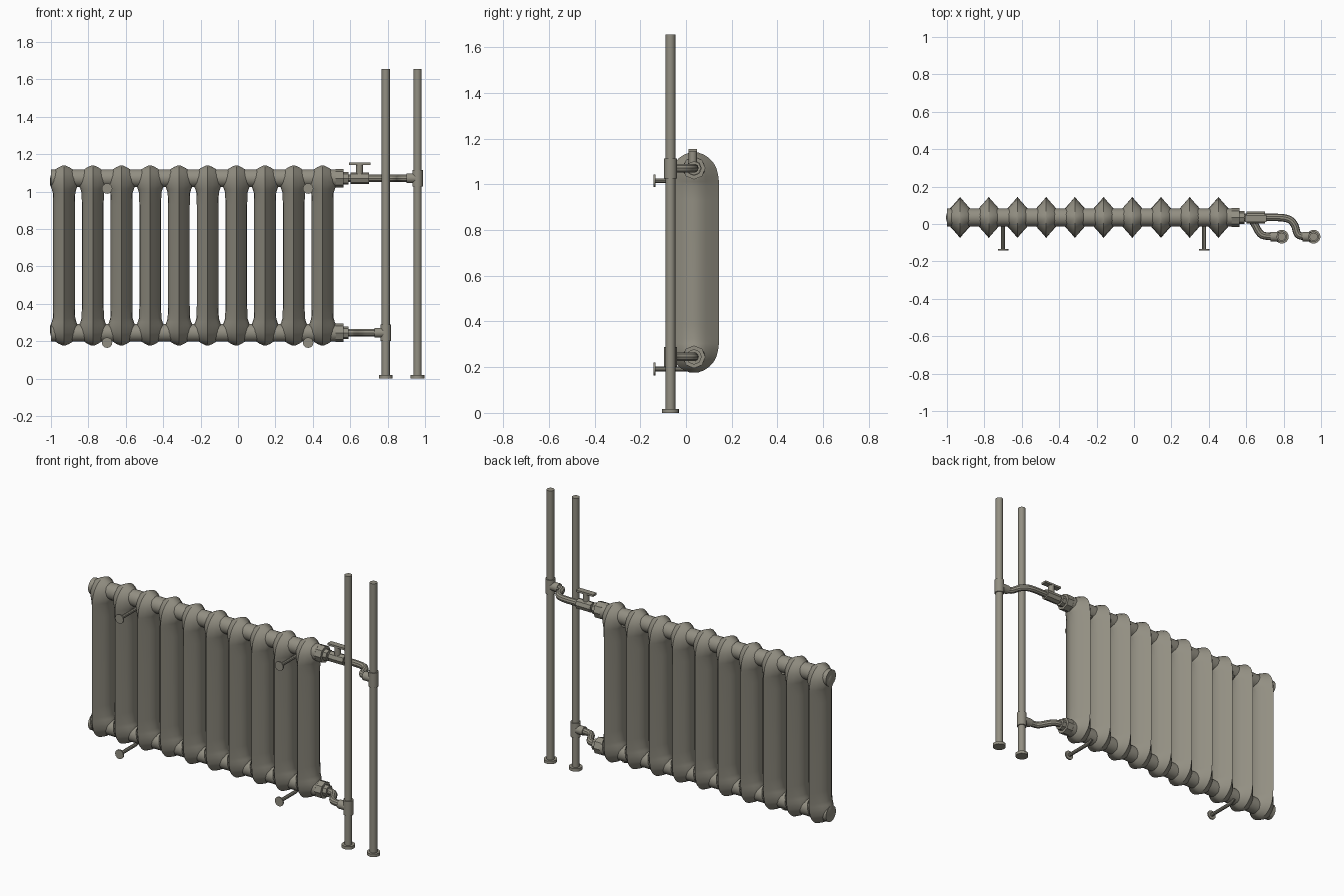
import bpy, bmesh, math
from mathutils import Vector

if "Cube" in bpy.data.objects:
    bpy.data.objects.remove(bpy.data.objects["Cube"])

iron = bpy.data.materials.new("warm grey iron")
iron.diffuse_color = (0.29, 0.275, 0.225, 1)
iron.use_nodes = True
iron.node_tree.nodes["Principled BSDF"].inputs["Base Color"].default_value = iron.diffuse_color
YC, ZT, ZB = 0.035, 1.071, 0.245      # header axis: depth, top and bottom heights
RY = -0.068                           # riser depth


def finish(ob, angle=35):
    if not ob.data.materials:
        ob.data.materials.append(iron)
    bpy.ops.object.select_all(action='DESELECT')
    ob.select_set(True)
    bpy.context.view_layer.objects.active = ob
    bpy.ops.object.shade_smooth_by_angle(angle=math.radians(angle))
    return ob


def rod(name, a, b, r, sides=16):
    a, b = Vector(a), Vector(b)
    bpy.ops.mesh.primitive_cylinder_add(vertices=sides, radius=r, depth=(b - a).length, location=(a + b) / 2)
    ob = bpy.context.object
    ob.name = name
    ob.rotation_euler = (b - a).to_track_quat('Z', 'Y').to_euler()
    return finish(ob)


def bent_pipe(name, pts, r):
    cu = bpy.data.curves.new(name, 'CURVE')
    cu.dimensions = '3D'
    cu.bevel_depth, cu.bevel_resolution, cu.use_fill_caps = r, 3, True
    cu.resolution_u = 5
    sp = cu.splines.new('NURBS')
    sp.points.add(len(pts) - 1)
    for p, co in zip(sp.points, pts):
        p.co = (*co, 1)
    sp.order_u, sp.use_endpoint_u = 3, True
    ob = bpy.data.objects.new(name, cu)
    bpy.context.collection.objects.link(ob)
    bpy.ops.object.select_all(action='DESELECT')
    ob.select_set(True)
    bpy.context.view_layer.objects.active = ob
    bpy.ops.object.convert(target='MESH')
    return finish(bpy.context.object)


# Radiator section: lofted rounded-diamond rings, mirrored top to bottom
ZM = (ZT + ZB) / 2
quarter = [(0, 1), (0.35, 0.74), (0.7, 0.47), (0.93, 0.24), (1, 0)]
ring = quarter + [(x, -y) for x, y in quarter[-2::-1]]
ring += [(-x, y) for x, y in ring[-2:0:-1]]
# height above middle, half width, half depth
half = [(0.27, 0.058, 0.110), (0.335, 0.060, 0.110), (0.355, 0.066, 0.109), (0.375, 0.074, 0.107),
        (0.41, 0.076, 0.099), (0.435, 0.069, 0.086), (0.457, 0.052, 0.066), (0.472, 0.028, 0.044),
        (0.482, 0.006, 0.016)]
levels = [(-h, w, d) for h, w, d in reversed(half)] + half
bm = bmesh.new()
loops = [[bm.verts.new((x * w, YC + y * d, ZM + h)) for x, y in ring] for h, w, d in levels]
n = len(ring)
for lo, hi in zip(loops, loops[1:]):
    for i in range(n):
        bm.faces.new((lo[i], lo[(i + 1) % n], hi[(i + 1) % n], hi[i]))
bm.faces.new(loops[0])
bm.faces.new(loops[-1])
bmesh.ops.recalc_face_normals(bm, faces=bm.faces)
section = bpy.data.meshes.new("section")
bm.to_mesh(section)
bm.free()
for i in range(10):
    ob = bpy.data.objects.new("radiator_section_%d" % (i + 1), section)
    ob.location.x = -0.93 + i * 0.1535
    bpy.context.collection.objects.link(ob)
    finish(ob, 40)

# Headers with end nuts
for tag, z in (("top", ZT), ("bottom", ZB)):
    rod(tag + "_header", (-1, YC, z), (0.525, YC, z), 0.048, 24)
    rod(tag + "_end_nut", (0.52, YC, z), (0.565, YC, z), 0.05, 8)
    rod(tag + "_reducer", (0.56, YC, z), (0.59, YC, z), 0.034, 8)

# Connecting pipes to the risers
bent_pipe("supply_pipe", [(0.58, YC, ZT), (0.70, YC, ZT), (0.82, YC, ZT), (0.86, 0.0, ZT),
                          (0.87, -0.05, ZT), (0.89, RY, ZT), (0.96, RY, ZT)], 0.02)
bent_pipe("return_pipe", [(0.58, YC, ZB), (0.62, YC, ZB), (0.645, 0.0, ZB), (0.67, -0.05, ZB),
                          (0.70, RY, ZB), (0.79, RY, ZB)], 0.02)

# Valve with flat handle
rod("valve_body", (0.602, YC, ZT), (0.70, YC, ZT), 0.031, 8)
rod("valve_stem", (0.65, YC - 0.005, ZT), (0.65, YC - 0.005, 1.148), 0.018, 12)
bpy.ops.mesh.primitive_cube_add(size=1, location=(0.65, YC - 0.005, 1.149))
handle = bpy.context.object
handle.name = "valve_handle"
handle.dimensions = (0.115, 0.036, 0.012)
finish(handle)

# Risers with foot flanges and tees
for tag, x, z in (("return", 0.79, ZB), ("supply", 0.96, ZT)):
    rod(tag + "_riser", (x, RY, 0), (x, RY, 1.655), 0.0215)
    rod(tag + "_foot_flange", (x, RY, 0), (x, RY, 0.018), 0.037)
    rod(tag + "_tee", (x, RY, z - 0.045), (x, RY, z + 0.043), 0.028)
    rod(tag + "_tee_branch", (x - 0.06, RY, z), (x, RY, z), 0.026)

# Wall brackets with round plates, hooked under the headers
for x in (-0.70, 0.375):
    for tag, z in (("upper", 1.016), ("lower", 0.192)):
        bent_pipe(tag + "_bracket_arm", [(x, -0.135, z), (x, -0.03, z), (x, YC, z), (x, YC + 0.03, z + 0.02)], 0.011)
        rod(tag + "_bracket_plate", (x, -0.142, z), (x, -0.134, z), 0.028)
